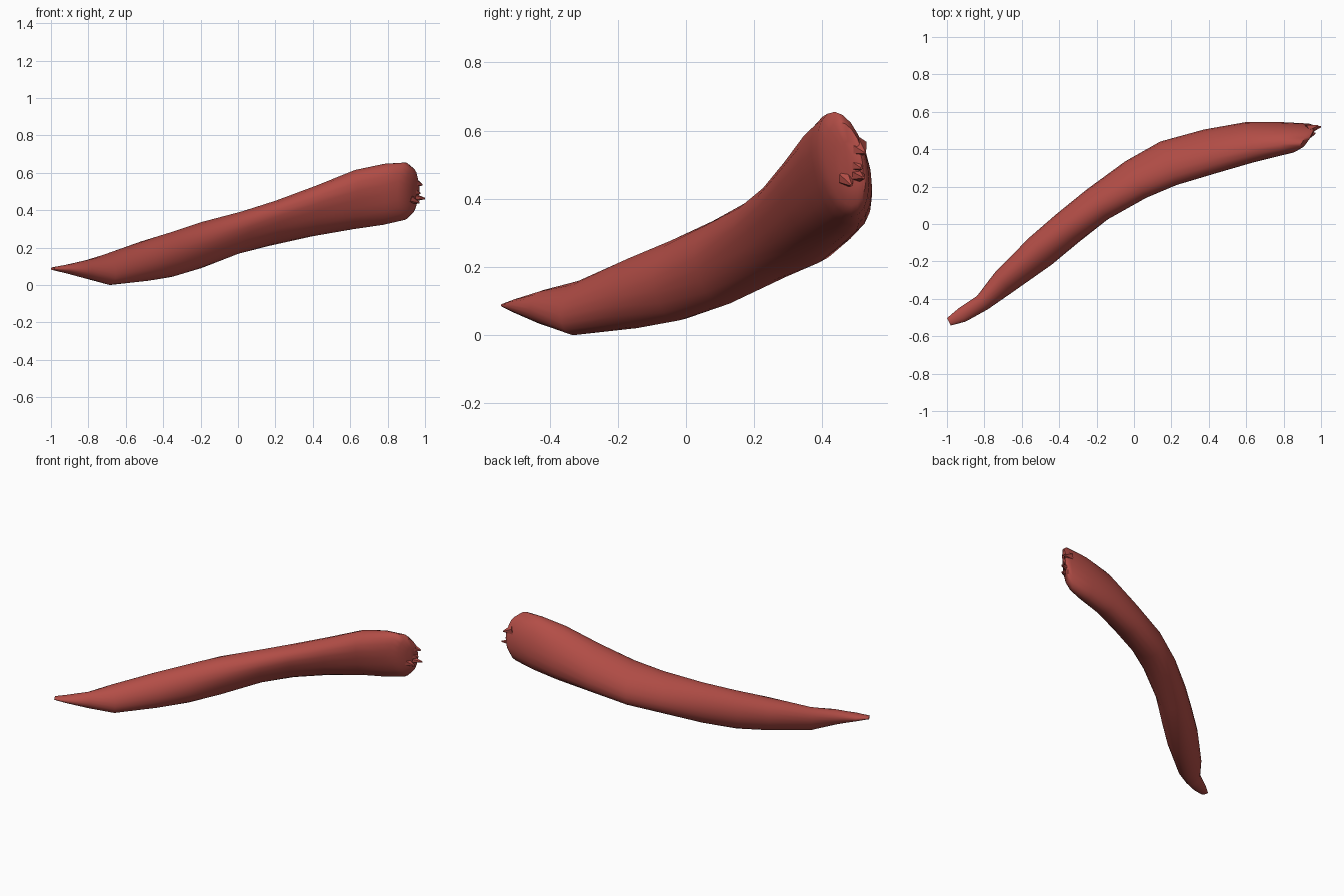
import bpy, bmesh, math
from mathutils import Vector

cube = bpy.data.objects.get("Cube")
if cube:
    bpy.data.objects.remove(cube)

mat = bpy.data.materials.new("muscle red")
color = (0.45, 0.075, 0.062, 1)
mat.use_nodes = True
mat.diffuse_color = color
mat.node_tree.nodes["Principled BSDF"].inputs["Base Color"].default_value = color

SIDES = 20
RIM = 12  # first section of the slanted torn end

# Sections along the strand: x, y, low z, high z, half width, lean
sections = [
    (-0.99, -0.523, 0.08, 0.095, 0.022, 0),
    (-0.92, -0.487, 0.063, 0.108, 0.04, 0),
    (-0.81, -0.42, 0.033, 0.132, 0.046, -0.1),
    (-0.70, -0.315, 0.0, 0.163, 0.07, -0.3),
    (-0.50, -0.145, 0.02, 0.235, 0.094, -0.1),
    (-0.355, -0.022, 0.043, 0.283, 0.096, 0),
    (-0.195, 0.103, 0.09, 0.337, 0.1, 0.1),
    (0.01, 0.235, 0.165, 0.395, 0.115, 0.3),
    (0.185, 0.322, 0.21, 0.45, 0.127, 0.38),
    (0.405, 0.385, 0.26, 0.53, 0.124, 0.35),
    (0.62, 0.435, 0.298, 0.615, 0.112, 0.32),
    (0.78, 0.454, 0.322, 0.648, 0.092, 0.32),
    (0.895, 0.46, 0.348, 0.655, 0.09, 0.35),
    (0.93, 0.468, 0.38, 0.625, 0.07, 0.3),
    (0.95, 0.485, 0.43, 0.57, 0.04, 0.2),
]


def finish(bm, name, angle):
    bmesh.ops.recalc_face_normals(bm, faces=bm.faces)
    mesh = bpy.data.meshes.new(name)
    bm.to_mesh(mesh)
    bm.free()
    mesh.materials.append(mat)
    obj = bpy.data.objects.new(name, mesh)
    bpy.context.collection.objects.link(obj)
    bpy.ops.object.select_all(action="DESELECT")
    obj.select_set(True)
    bpy.context.view_layer.objects.active = obj
    bpy.ops.object.shade_smooth_by_angle(angle=math.radians(angle))
    return obj


# Curved, tapering strand lofted through leaning oval sections
bm = bmesh.new()
rings = []
last = len(sections) - 1
for i, (x, y, low, high, width, lean) in enumerate(sections):
    a, b = sections[max(i - 1, 0)], sections[min(i + 1, last)]
    along = Vector((b[0] - a[0], b[1] - a[1], 0)).normalized()
    if i >= RIM:
        along = Vector((1, -0.6, 0)).normalized()
    back = Vector((-along.y, along.x, 0))
    center = Vector((x, y, (low + high) / 2))
    ring = []
    for k in range(SIDES):
        t = math.tau * k / SIDES
        offset = back * width * math.cos(t)
        offset.z = (high - low) / 2 * math.sin(t - lean)
        # The torn end overhangs at the top
        if i >= RIM:
            offset.x += 0.12 * offset.z
        # Shallow hollow along the front
        hollow = max(0, math.cos(t - math.radians(205))) ** 8
        if 6 <= i < RIM:
            offset *= 1 - 0.1 * hollow
        ring.append(bm.verts.new(center + offset))
    rings.append(ring)
for r, s in zip(rings, rings[1:]):
    for k in range(SIDES):
        n = (k + 1) % SIDES
        bm.faces.new((r[k], r[n], s[n], s[k]))
bm.faces.new(rings[0])
bm.faces.new(rings[-1])
finish(bm, "muscle_strand", 42)

# Torn fibres at the thick end: root, tip, radius
fibres = [
    ((0.93, 0.50, 0.55), (0.985, 0.525, 0.535), 0.035),
    ((0.93, 0.50, 0.50), (0.975, 0.515, 0.49), 0.03),
    ((0.92, 0.50, 0.47), (1.0, 0.52, 0.462), 0.028),
    ((0.92, 0.47, 0.46), (0.97, 0.485, 0.44), 0.025),
]
bm = bmesh.new()
for root, tip, radius in fibres:
    root, tip = Vector(root), Vector(tip)
    axis = tip - root
    turn = axis.to_track_quat("Z", "Y").to_matrix().to_4x4()
    turn.translation = (root + tip) / 2
    bmesh.ops.create_cone(bm, segments=6, radius1=radius, radius2=0.004,
                          depth=axis.length, cap_ends=True, matrix=turn)
finish(bm, "torn_fibres", 30)
